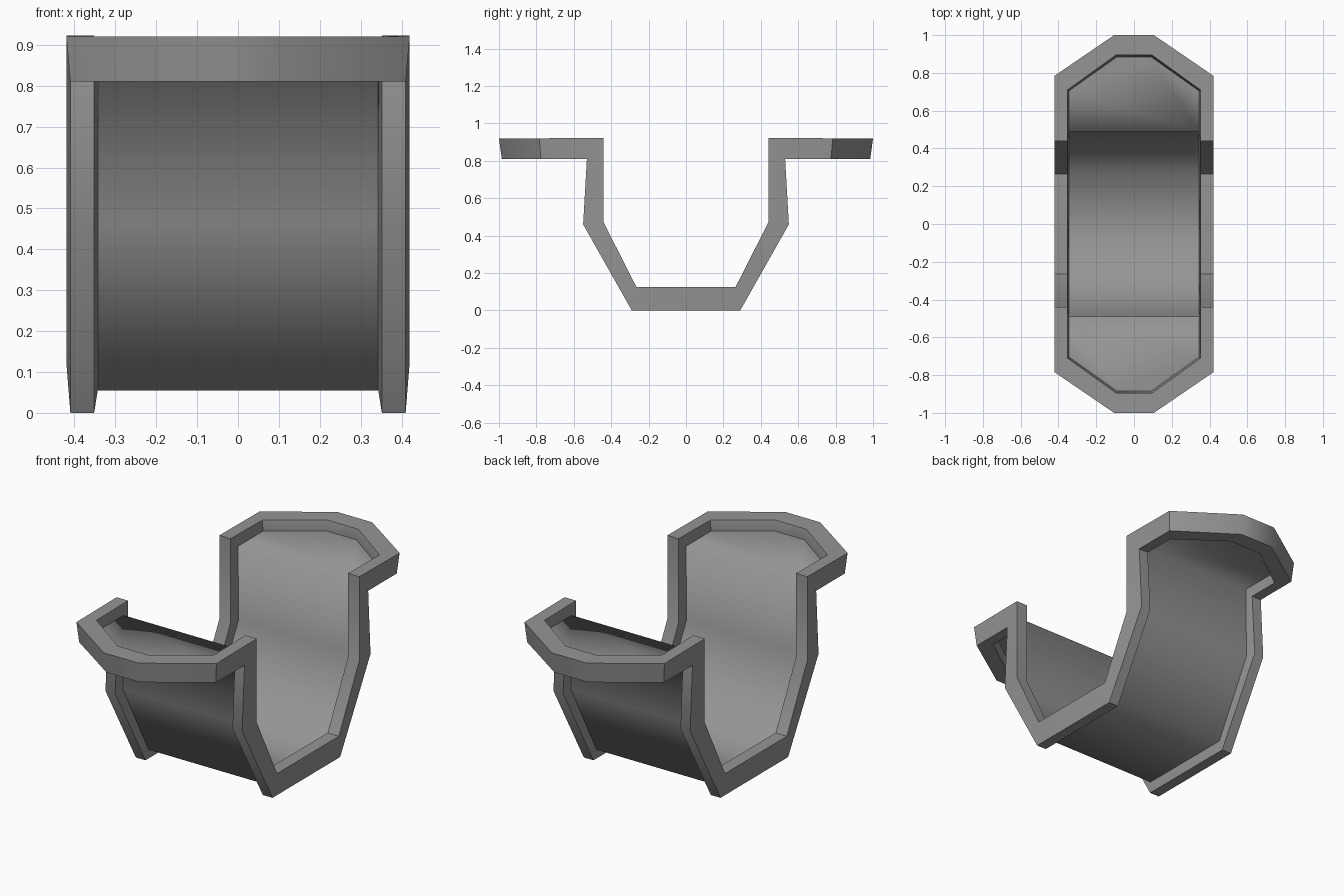
import bpy, bmesh, math

if "Cube" in bpy.data.objects:
    bpy.data.objects.remove(bpy.data.objects["Cube"], do_unlink=True)

grey = bpy.data.materials.new("plain grey")
grey.use_nodes = True
grey.diffuse_color = (0.3, 0.3, 0.3, 1)
grey.node_tree.nodes["Principled BSDF"].inputs["Base Color"].default_value = (0.3, 0.3, 0.3, 1)

# One quarter of the frame, bottom corner to flange tip:
# under edge, upper edge, upper lip, sheet seat, under lip
QUARTER = [
    [(.41, .29, 0), (.42, .265, .125), (.352, .265, .125), (.343, .277, .055), (.352, .29, 0)],
    [(.41, .55, .46), (.42, .44, .47), (.352, .44, .47), (.343, .495, .465), (.352, .55, .46)],
    [(.41, .53, .81), (.42, .44, .923), (.352, .44, .923), (.343, .49, .865), (.352, .53, .81)],
    [(.41, .775, .81), (.42, .785, .92), (.352, .71, .92), (.343, .705, .865), (.352, .71, .81)],
    [(.1, .985, .81), (.105, 1, .92), (.095, .895, .92), (.09, .885, .865), (.095, .895, .81)],
]
SEAT = 3


def flip(point, sx, sy):
    return (point[0] * sx, point[1] * sy, point[2])


def make_object(name, bm):
    mesh = bpy.data.meshes.new(name)
    bm.to_mesh(mesh)
    bm.free()
    mesh.materials.append(grey)
    obj = bpy.data.objects.new(name, mesh)
    bpy.context.collection.objects.link(obj)
    bpy.ops.object.select_all(action='DESELECT')
    obj.select_set(True)
    bpy.context.view_layer.objects.active = obj
    return obj


# Frame: a closed ring made by sweeping the section round all four quarters
bm = bmesh.new()
ring = []
for sx, sy, step in ((1, 1, 1), (-1, 1, -1), (-1, -1, 1), (1, -1, -1)):
    for section in QUARTER[::step]:
        ring.append([bm.verts.new(flip(p, sx, sy)) for p in section])
for i, a in enumerate(ring):
    b = ring[(i + 1) % len(ring)]
    for j in range(len(a)):
        k = (j + 1) % len(a)
        bm.faces.new((a[j], a[k], b[k], b[j]))
bmesh.ops.recalc_face_normals(bm, faces=bm.faces)
make_object("frame", bm)
bpy.ops.object.shade_smooth_by_angle(angle=math.radians(45))

# Channel sheet: thin smooth panel seated inside the frame
bm = bmesh.new()
seats = [section[SEAT] for section in QUARTER]
path = [(p, -1) for p in seats[2::-1]] + [(p, 1) for p in seats[:3]]
rows = [[bm.verts.new(flip(p, sx, sy)) for sx in (-1, 1)] for p, sy in path]
for a, b in zip(rows, rows[1:]):
    bm.faces.new((a[0], a[1], b[1], b[0]))

# Flange floors at both ends of the sheet
for row, sy in ((rows[0], -1), (rows[-1], 1)):
    tip = [bm.verts.new(flip(p, sx, sy))
           for sx, pts in ((1, seats[3:]), (-1, seats[:2:-1])) for p in pts]
    loop = [row[0], row[1]] + tip
    bm.faces.new(loop if sy > 0 else loop[::-1])
for face in bm.faces:
    face.smooth = True
make_object("channel_sheet", bm)
